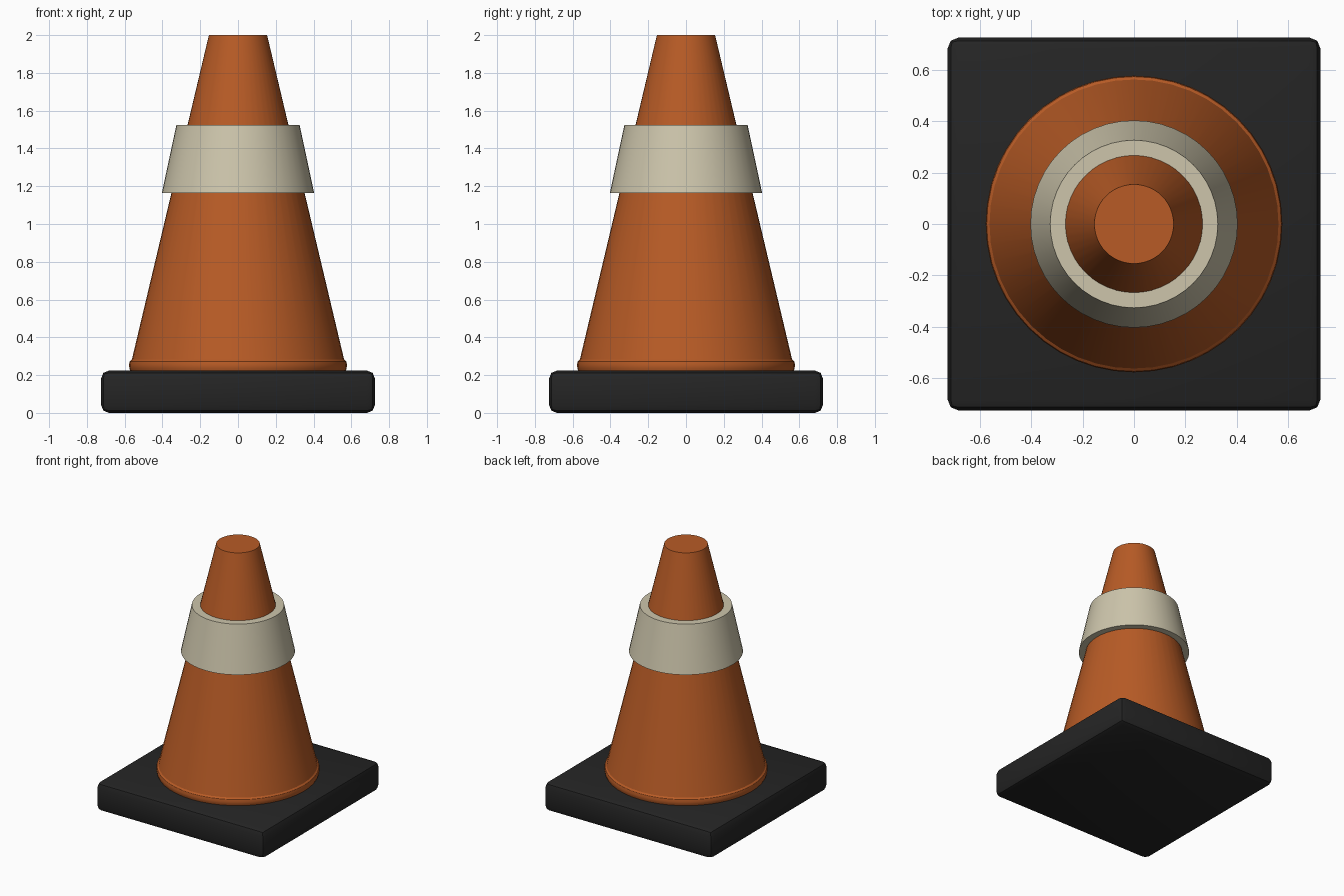
import bpy, bmesh, math

if "Cube" in bpy.data.objects:
    bpy.data.objects.remove(bpy.data.objects["Cube"])

SIDES = 48


def material(name, rgb):
    m = bpy.data.materials.new(name)
    m.diffuse_color = (*rgb, 1.0)
    m.use_nodes = True
    m.node_tree.nodes["Principled BSDF"].inputs["Base Color"].default_value = m.diffuse_color
    return m


def finish(bm, name, mat, angle=30):
    bmesh.ops.recalc_face_normals(bm, faces=bm.faces)
    mesh = bpy.data.meshes.new(name)
    bm.to_mesh(mesh)
    bm.free()
    mesh.materials.append(mat)
    ob = bpy.data.objects.new(name, mesh)
    bpy.context.collection.objects.link(ob)
    bpy.ops.object.select_all(action='DESELECT')
    ob.select_set(True)
    bpy.context.view_layer.objects.active = ob
    bpy.ops.object.shade_smooth_by_angle(angle=math.radians(angle))
    return ob


def lathe(name, profile, mat, closed=False):
    """Turn (radius, z) points around z; open profiles get end caps."""
    bm = bmesh.new()
    rings = []
    for r, z in profile:
        rings.append([bm.verts.new((r * math.cos(math.tau * i / SIDES),
                                    r * math.sin(math.tau * i / SIDES), z))
                      for i in range(SIDES)])
    pairs = list(zip(rings, rings[1:]))
    if closed:
        pairs.append((rings[-1], rings[0]))
    else:
        bm.faces.new(rings[0])
        bm.faces.new(rings[-1])
    for a, b in pairs:
        for i in range(SIDES):
            j = (i + 1) % SIDES
            bm.faces.new((a[i], a[j], b[j], b[i]))
    return finish(bm, name, mat)


orange = material("orange", (0.479, 0.105, 0.019))
cream = material("cream", (0.61, 0.56, 0.41))
black = material("black rubber", (0.018, 0.018, 0.018))

# Square base slab with rounded edges
bm = bmesh.new()
bmesh.ops.create_cube(bm, size=1)
for v in bm.verts:
    v.co = (v.co.x * 1.45, v.co.y * 1.45, (v.co.z + 0.5) * 0.224)
bmesh.ops.bevel(bm, geom=bm.edges[:], offset=0.042, segments=2,
                profile=0.5, affect='EDGES')
finish(bm, "base", black, 35)

# Cone body with a small rounded lip at the foot
lathe("cone", [(0.567, 0.215), (0.575, 0.236), (0.577, 0.255),
               (0.573, 0.272), (0.562, 0.282), (0.154, 2.0)], orange)

# Raised reflective collar
lathe("reflective_collar", [(0.345, 1.165), (0.403, 1.165),
                            (0.326, 1.525), (0.26, 1.525)], cream, closed=True)
